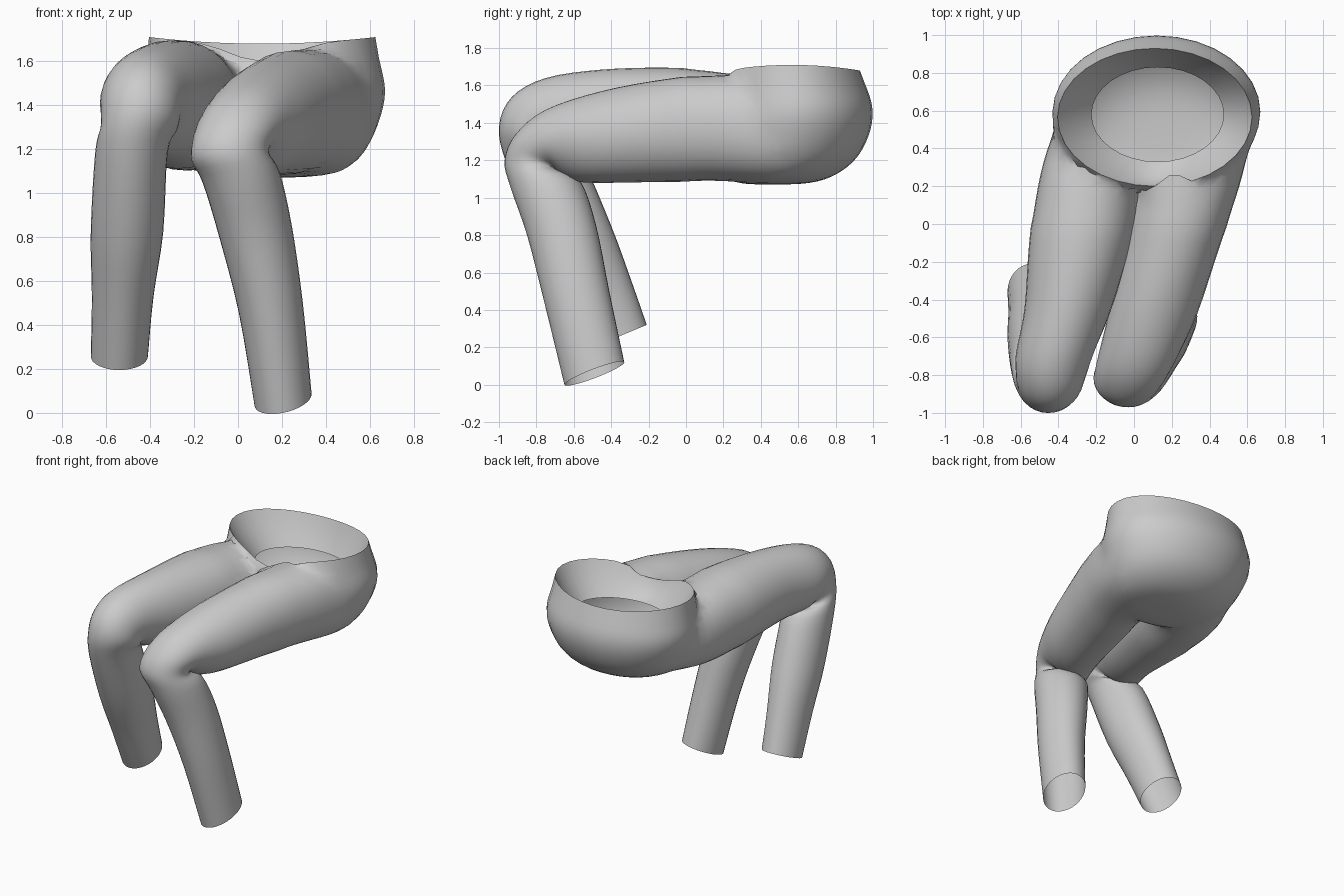
import bpy, bmesh, math
from mathutils import Vector

cube = bpy.data.objects.get("Cube")
if cube:
    bpy.data.objects.remove(cube)

SIDES, STEPS = 32, 4

cloth = bpy.data.materials.new("grey cloth")
cloth.use_nodes = True
GREY = (0.6, 0.6, 0.6, 1)
cloth.diffuse_color = GREY
cloth.node_tree.nodes["Principled BSDF"].inputs["Base Color"].default_value = GREY


def refine(rows):
    """Smooth interpolation through rows of numbers."""
    out = []
    for i in range(len(rows) - 1):
        a, b = rows[max(i - 1, 0)], rows[i]
        c, d = rows[i + 1], rows[min(i + 2, len(rows) - 1)]
        for s in range(STEPS):
            t = s / STEPS
            out.append([q + t / 2 * (r - p + t * (2 * p - 5 * q + 4 * r - u + t * (3 * (q - r) + u - p)))
                        for p, q, r, u in zip(a, b, c, d)])
    return out + [list(rows[-1])]


def loft(name, rings, capped=True):
    """Skin a list of rings; the last cap gets slot 1 so it can be opened later."""
    bm = bmesh.new()
    loops = [[bm.verts.new(p) for p in ring] for ring in rings]
    for a, b in zip(loops, loops[1:]):
        for i in range(SIDES):
            j = (i + 1) % SIDES
            bm.faces.new((a[i], a[j], b[j], b[i]))
    if capped:
        for slot, loop in enumerate((loops[0], loops[-1])):
            hub = bm.verts.new(sum((v.co for v in loop), Vector()) / SIDES)
            for i in range(SIDES):
                bm.faces.new((loop[i], loop[(i + 1) % SIDES], hub)).material_index = slot
    bmesh.ops.recalc_face_normals(bm, faces=bm.faces)
    mesh = bpy.data.meshes.new(name)
    bm.to_mesh(mesh)
    bm.free()
    mesh.materials.append(cloth)
    if capped:
        mesh.materials.append(cloth)
    obj = bpy.data.objects.new(name, mesh)
    bpy.context.collection.objects.link(obj)
    return obj


def bulge(value, power):
    """Signed power, giving boxier ovals below 1."""
    return math.copysign(abs(value) ** power, value)


def leg(name, stations, tilt):
    """Stations: outer y, z, inner y, z, centre x, half width."""
    rings = []
    rows = refine(stations)
    for k, (oy, oz, iy, iz, x, w) in enumerate(rows):
        mid = Vector((x, (oy + iy) / 2, (oz + iz) / 2))
        up = Vector((0, (oy - iy) / 2, (oz - iz) / 2))
        side = Vector((w, 0, w * tilt * k / len(rows)))
        power = min(1, 0.78 + 0.015 * k)  # fuller towards the hip
        angles = [math.tau * i / SIDES for i in range(SIDES)]
        rings.append([mid + side * bulge(math.cos(a), power) + up * bulge(math.sin(a), power)
                      for a in angles])
    return loft(name, rings)


def oval(x, y, rx, ry, height):
    """Horizontal oval whose height may follow the angle."""
    angles = [math.tau * i / SIDES for i in range(SIDES)]
    return [Vector((x + rx * math.cos(a), y + ry * math.sin(a), height(a))) for a in angles]


def waistline(a):
    """High at the hips, with a narrow dip at the front."""
    return 1.68 + 0.03 * math.cos(a) ** 2 - 0.08 * max(0, -math.sin(a)) ** 14


# Seat: stacked ovals, the last one following the dipped waistline
seat_rows = [(0.14, 0.46, 0.14, 0.12, 1.07), (0.14, 0.49, 0.32, 0.26, 1.095),
             (0.13, 0.55, 0.455, 0.355, 1.19), (0.125, 0.585, 0.53, 0.402, 1.33),
             (0.12, 0.595, 0.565, 0.415, 1.46), (0.115, 0.585, 0.55, 0.4, 1.57)]
seat_rings = [oval(x, y, rx, ry, lambda a, z=z: z) for x, y, rx, ry, z in refine(seat_rows)]
rim = oval(0.11, 0.565, 0.515, 0.365, waistline)
seat_rings.append(rim)
trousers = loft("seated_trousers", seat_rings)

# Legs: hip to knee to hem
left_leg = leg("left_leg", [
    (0.66, 1.53, 0.66, 1.14, 0.4, 0.19), (0.45, 1.6, 0.45, 1.08, 0.36, 0.255),
    (0.2, 1.66, 0.2, 1.085, 0.29, 0.275),
    (-0.1, 1.635, -0.1, 1.085, 0.205, 0.255), (-0.45, 1.57, -0.5, 1.08, 0.1, 0.235),
    (-0.75, 1.47, -0.65, 1.1, 0.02, 0.21), (-0.91, 1.34, -0.68, 1.13, -0.02, 0.19),
    (-0.97, 1.2, -0.66, 1.13, -0.035, 0.175), (-0.94, 1.06, -0.56, 1.08, 0.015, 0.175),
    (-0.85, 0.8, -0.48, 0.85, 0.08, 0.165), (-0.76, 0.45, -0.41, 0.5, 0.15, 0.145),
    (-0.65, 0, -0.33, 0.12, 0.205, 0.13)], 0.2)
right_leg = leg("right_leg", [
    (0.66, 1.53, 0.66, 1.18, -0.14, 0.17), (0.45, 1.6, 0.45, 1.115, -0.19, 0.255),
    (0.2, 1.675, 0.2, 1.095, -0.24, 0.275),
    (-0.1, 1.695, -0.1, 1.12, -0.285, 0.27), (-0.45, 1.685, -0.45, 1.16, -0.35, 0.23),
    (-0.75, 1.64, -0.62, 1.19, -0.42, 0.205), (-0.93, 1.54, -0.65, 1.22, -0.44, 0.185),
    (-1, 1.38, -0.63, 1.22, -0.45, 0.175), (-0.96, 1.18, -0.55, 1.19, -0.485, 0.165),
    (-0.81, 0.8, -0.4, 0.85, -0.505, 0.165), (-0.66, 0.5, -0.29, 0.55, -0.525, 0.14),
    (-0.51, 0.195, -0.21, 0.32, -0.54, 0.13)], 0)

# Join into one skin
for part in (left_leg, right_leg):
    mod = trousers.modifiers.new("join", 'BOOLEAN')
    mod.operation, mod.solver, mod.object = 'UNION', 'EXACT', part
bpy.context.view_layer.update()
joined = bpy.data.meshes.new_from_object(
    trousers.evaluated_get(bpy.context.evaluated_depsgraph_get()))
trousers.modifiers.clear()
trousers.data = joined
for part in (left_leg, right_leg):
    bpy.data.objects.remove(part)

# Open the waist and hems, then soften the seams where thighs meet the seat
bm = bmesh.new()
bm.from_mesh(joined)
bmesh.ops.delete(bm, geom=[f for f in bm.faces if f.material_index == 1], context='FACES')
bmesh.ops.remove_doubles(bm, verts=bm.verts, dist=0.012)
hips = [v for v in bm.verts if v.co.y > 0 and not v.is_boundary]
for _ in range(5):
    bmesh.ops.smooth_vert(bm, verts=hips, factor=0.5,
                          use_axis_x=True, use_axis_y=True, use_axis_z=True)
bm.to_mesh(joined)
bm.free()
joined.materials.pop(index=1)

# Waistband facing turned down inside the opening
facing = loft("waist_facing", [
    rim,
    oval(0.118, 0.57, 0.45, 0.32, lambda a: waistline(a) - 0.11),
    oval(0.125, 0.58, 0.35, 0.25, lambda a: 1.47)], capped=False)

for obj in (trousers, facing):
    bpy.ops.object.select_all(action='DESELECT')
    obj.select_set(True)
    bpy.context.view_layer.objects.active = obj
    bpy.ops.object.shade_smooth_by_angle(angle=math.radians(50))
